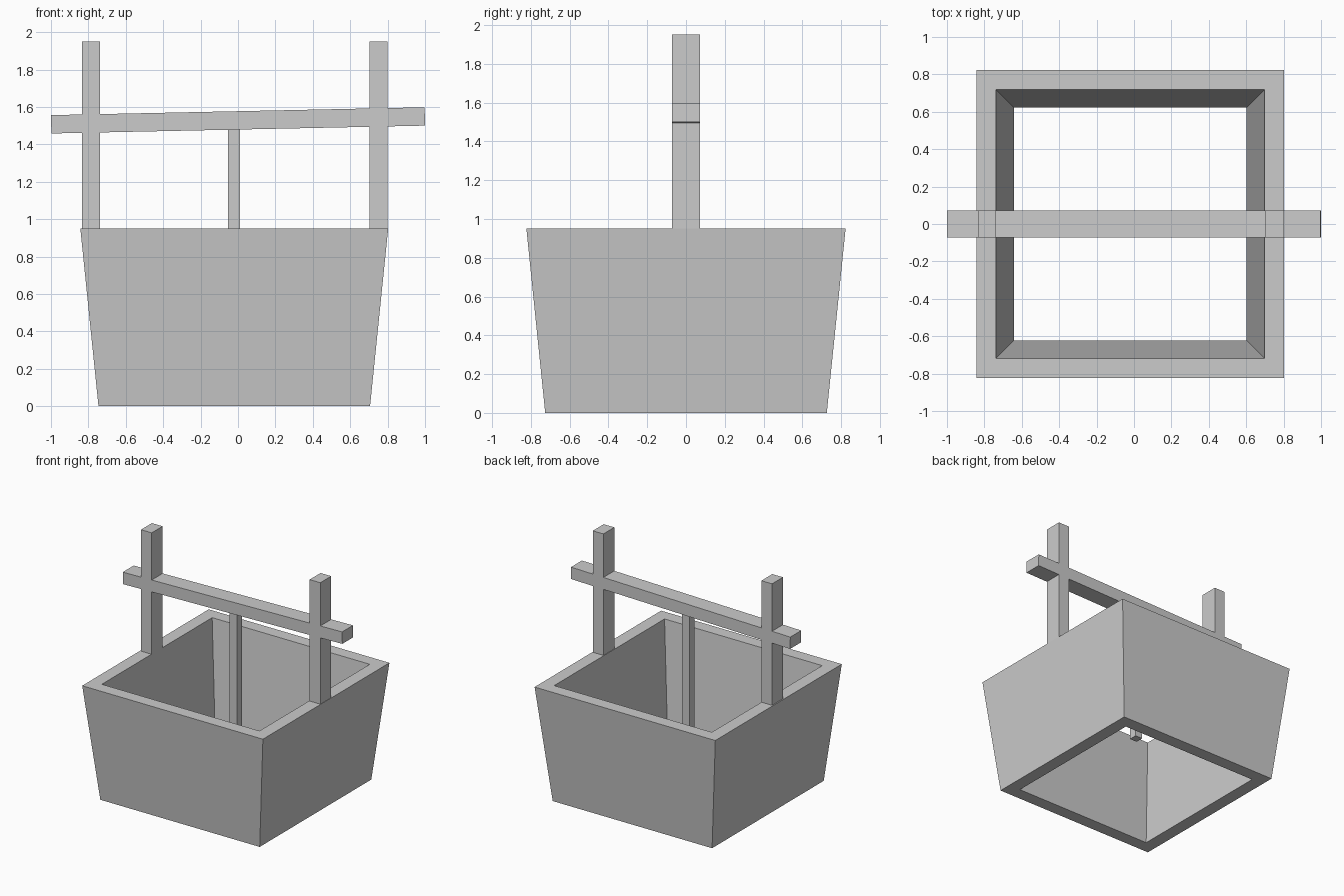
import bpy, bmesh, math

if "Cube" in bpy.data.objects:
    bpy.data.objects.remove(bpy.data.objects["Cube"])

CX = -0.02   # centre line of the basin and posts


def make_object(name, bm):
    bmesh.ops.recalc_face_normals(bm, faces=bm.faces)
    mesh = bpy.data.meshes.new(name)
    bm.to_mesh(mesh)
    bm.free()
    obj = bpy.data.objects.new(name, mesh)
    bpy.context.collection.objects.link(obj)
    return obj


def box(name, center, size, tilt=0.0):
    bm = bmesh.new()
    bmesh.ops.create_cube(bm, size=1)
    bmesh.ops.scale(bm, vec=size, verts=bm.verts)
    obj = make_object(name, bm)
    obj.location = center
    obj.rotation_euler.y = -tilt
    return obj


# Tapered square wall, open at top and bottom: profile of (half width, z) swept round four corners
profile = [(0.726, 0), (0.823, 0.95), (0.718, 0.95), (0.622, 0)]
corners = [(-1, -1), (1, -1), (1, 1), (-1, 1)]
bm = bmesh.new()
rings = [[bm.verts.new((CX + sx * h, sy * h, z)) for sx, sy in corners] for h, z in profile]
for a, b in zip(rings, rings[1:] + rings[:1]):
    for i in range(4):
        j = (i + 1) % 4
        bm.faces.new((a[i], a[j], b[j], b[i]))
make_object("well_wall", bm)

# Two uprights standing on the rim
for side, label in ((-1, "left"), (1, "right")):
    box(label + "_post", (CX + side * 0.768 + 0.003, 0, 1.45), (0.097, 0.142, 1.0))

# Slightly sloping crossbeam
box("crossbeam", (0, 0, 1.528), (1.998, 0.142, 0.098), tilt=0.021)

# Square rope hanging from the beam into the well
rope_top, rope_bottom = 1.49, 0.4
box("rope", (-0.021, 0, (rope_top + rope_bottom) / 2), (0.065, 0.065, rope_top - rope_bottom))
